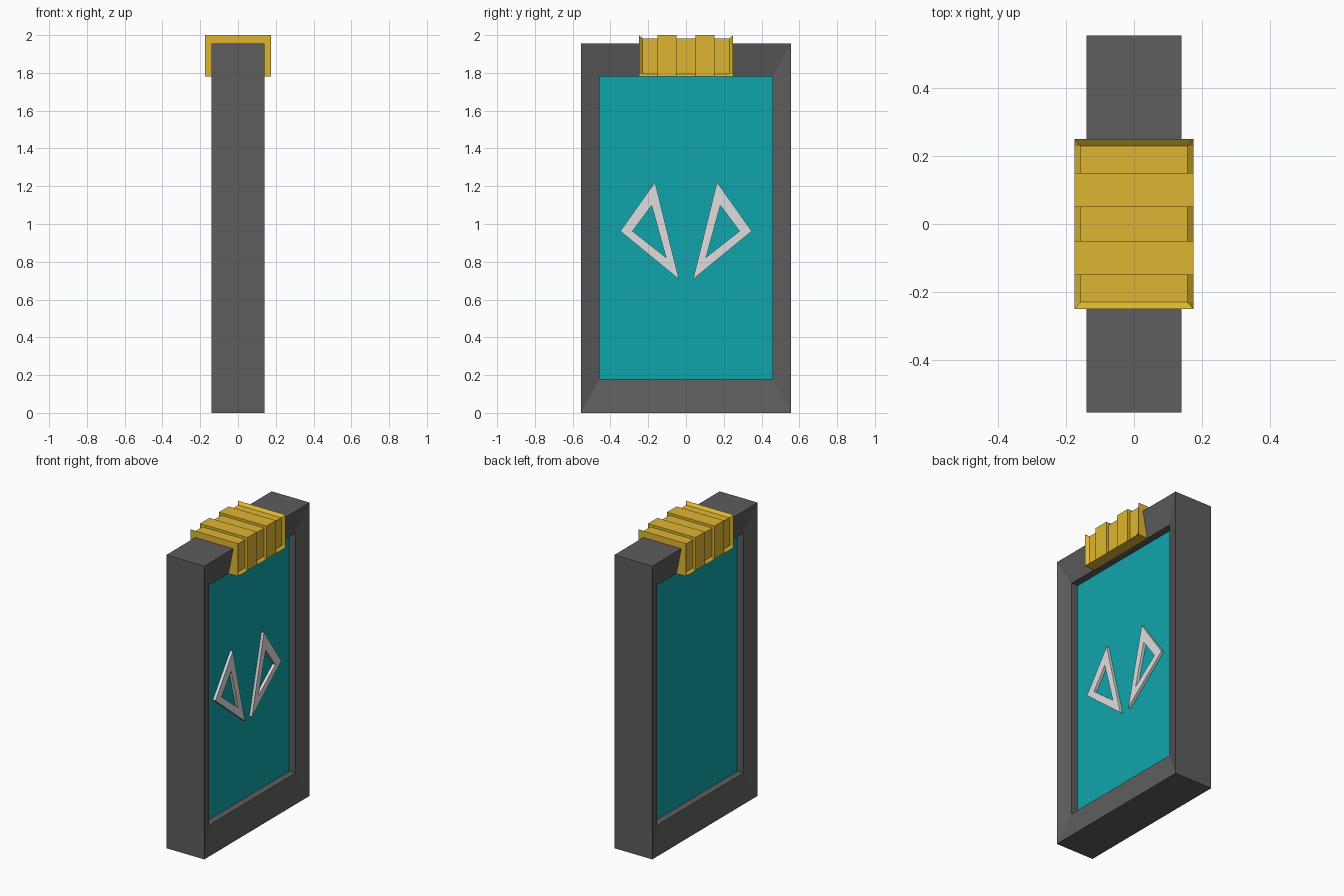
import bpy, bmesh

if "Cube" in bpy.data.objects:
    bpy.data.objects.remove(bpy.data.objects["Cube"])


def material(name, rgb):
    m = bpy.data.materials.new(name)
    m.diffuse_color = (*rgb, 1)
    m.use_nodes = True
    m.node_tree.nodes["Principled BSDF"].inputs["Base Color"].default_value = m.diffuse_color
    return m


GREY = material("dark grey", (0.109, 0.109, 0.109))
TEAL = material("teal", (0.005, 0.376, 0.407))
GOLD = material("gold", (0.73, 0.468, 0.032))
WHITE = material("off white", (0.73, 0.73, 0.73))


def loft(name, rings, mat, closed=False):
    """Skin a list of equal-length point rings; cap the ends unless closed."""
    bm = bmesh.new()
    vs = [[bm.verts.new(p) for p in ring] for ring in rings]
    n = len(vs[0])
    pairs = list(zip(vs, vs[1:])) + ([(vs[-1], vs[0])] if closed else [])
    for a, b in pairs:
        for i in range(n):
            j = (i + 1) % n
            bm.faces.new((a[i], a[j], b[j], b[i]))
    if not closed:
        bm.faces.new(vs[0][::-1])
        bm.faces.new(vs[-1])
    bmesh.ops.remove_doubles(bm, verts=bm.verts[:], dist=1e-5)
    bmesh.ops.recalc_face_normals(bm, faces=bm.faces[:])
    me = bpy.data.meshes.new(name)
    bm.to_mesh(me)
    bm.free()
    me.materials.append(mat)
    ob = bpy.data.objects.new(name, me)
    bpy.context.collection.objects.link(ob)
    return ob


def rect(x, hy, z0, z1):
    return [(x, -hy, z0), (x, hy, z0), (x, hy, z1), (x, -hy, z1)]


# Frame: bevelled faces sloping in to a recessed opening, same on both sides
OUTER = (0.555, 0.0, 1.955)
INNER = (0.457, 0.18, 1.78)
loft("frame", [rect(0.14, *OUTER), rect(0.105, *INNER),
               rect(-0.105, *INNER), rect(-0.14, *OUTER)], GREY, closed=True)

# Panel: set back inside the opening, edges buried in the frame
PANEL_X = 0.058
loft("panel", [rect(-PANEL_X, 0.465, 0.172, 1.788),
               rect(PANEL_X, 0.465, 0.172, 1.788)], TEAL)


# Clasp: ribbed saddle over the top, with a narrow lip along the bottom
def clasp_ring(y, inset):
    w = 0.175 - inset
    half = [(0.10, 1.78), (0.175, 1.78), (w, 1.795), (w, 2.0 - inset)]
    right = [(x, y, z) for x, z in half]
    left = [(-x, y, z) for x, z in reversed(half)]
    return right + left + [(-0.125, y, 1.94), (0.125, y, 1.94)]


D = 0.017
stations = [(-0.25, 0), (-0.23, D), (-0.15, D), (-0.15, 0), (-0.05, 0), (-0.05, D)]
stations += [(-y, i) for y, i in reversed(stations)]
loft("clasp", [clasp_ring(y, i) for y, i in stations], GOLD)

# Eyes: two mirrored triangular outlines raised from one side of the panel
EYE_OUT = [(0.164, 1.222), (0.348, 0.962), (0.037, 0.707)]
EYE_IN = [(0.182, 1.098), (0.283, 0.962), (0.106, 0.823)]
for side, s in (("left", -1), ("right", 1)):
    def ring(pts, x):
        return [(x, s * y, z) for y, z in pts]
    back, front = PANEL_X - 0.005, 0.077
    loft(side + "_eye_outline", [ring(EYE_OUT, back), ring(EYE_OUT, front),
                                 ring(EYE_IN, front), ring(EYE_IN, back)],
         WHITE, closed=True)
